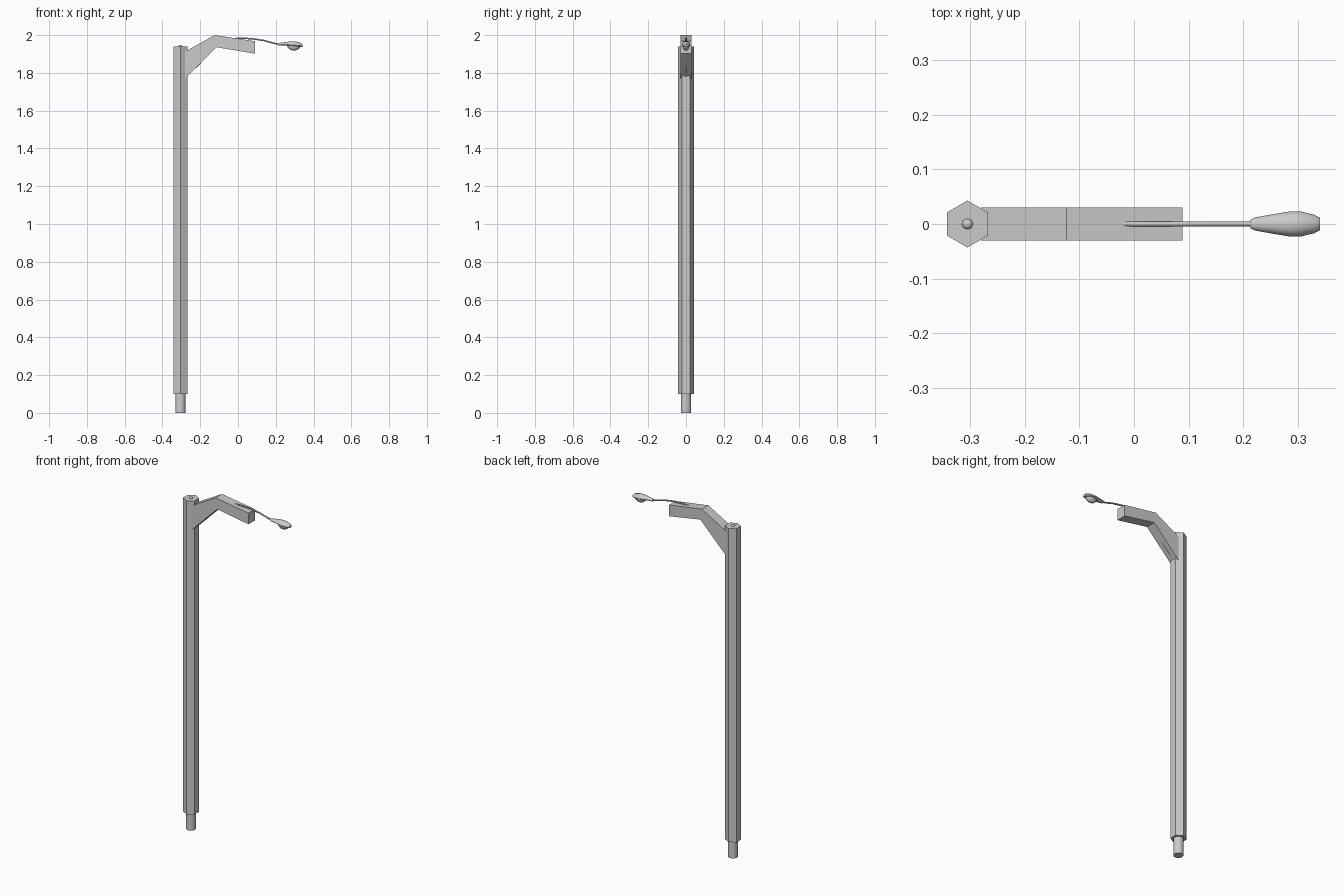
import bpy, bmesh
from math import cos, sin, pi

if "Cube" in bpy.data.objects:
    bpy.data.objects.remove(bpy.data.objects["Cube"])

PX = -0.305  # pole axis


def finish(name, bm, smooth=None):
    bmesh.ops.recalc_face_normals(bm, faces=bm.faces)
    me = bpy.data.meshes.new(name)
    bm.to_mesh(me)
    bm.free()
    ob = bpy.data.objects.new(name, me)
    bpy.context.collection.objects.link(ob)
    if smooth:
        bpy.ops.object.select_all(action='DESELECT')
        ob.select_set(True)
        bpy.context.view_layer.objects.active = ob
        bpy.ops.object.shade_smooth_by_angle(angle=smooth)
    return ob


def loft(name, rings, smooth=None):
    bm = bmesh.new()
    loops = [[bm.verts.new(p) for p in r] for r in rings]
    n = len(loops[0])
    for a, b in zip(loops, loops[1:]):
        for i in range(n):
            j = (i + 1) % n
            bm.faces.new((a[i], a[j], b[j], b[i]))
    bm.faces.new(loops[0])
    bm.faces.new(loops[-1])
    return finish(name, bm, smooth)


def ring_z(x, y, z, rx, ry, n, start=0.0):
    return [(x + rx * cos(start + 2 * pi * i / n),
             y + ry * sin(start + 2 * pi * i / n), z) for i in range(n)]


def ring_x(x, z, ry, up, down, n):
    out = []
    for i in range(n):
        s = sin(2 * pi * i / n)
        out.append((x, ry * cos(2 * pi * i / n), z + s * (up if s > 0 else down)))
    return out


# Hexagonal pole
loft("pole", [ring_z(PX, 0, z, 0.043, 0.043, 6, pi / 2) for z in (0.1, 1.94)])

# Ground spigot
loft("base_spigot", [ring_z(PX, 0, z, 0.027, 0.027, 16) for z in (0, 0.11)], 0.6)

# Small domed bolt on top of the pole
loft("top_bolt", [ring_z(PX, 0, z, r, r, 10) for z, r in
                  ((1.93, 0.010), (1.942, 0.010), (1.946, 0.007), (1.948, 0.003))], 0.8)

# Bent timber-like bracket
profile = [(-0.28, 1.913), (-0.124, 2.0), (0.089, 1.968), (0.089, 1.902),
           (-0.114, 1.936), (-0.28, 1.77)]
loft("bracket", [[(x, y, z) for x, z in profile] for y in (-0.03, 0.03)])

# Thin lamp stem, running through the bracket and out along its top
stem = [(-0.27, 1.785), (-0.20, 1.853), (-0.13, 1.95), (-0.015, 1.982), (0.03, 1.983),
        (0.075, 1.981), (0.14, 1.971), (0.19, 1.957), (0.218, 1.951), (0.24, 1.952)]
cu = bpy.data.curves.new("lamp_stem", 'CURVE')
cu.dimensions = '3D'
cu.bevel_depth = 0.0045
cu.bevel_resolution = 1
cu.use_fill_caps = True
sp = cu.splines.new('POLY')
sp.points.add(len(stem) - 1)
for p, (x, z) in zip(sp.points, stem):
    p.co = (x, 0, z, 1)
bpy.context.collection.objects.link(bpy.data.objects.new("lamp_stem", cu))

# Lamp housing: x, z, half width, height above, depth below
housing = [(0.213, 0.008, 1.951, 0.006, 0.006), (0.222, 0.012, 1.951, 0.008, 0.007),
           (0.255, 0.018, 1.950, 0.014, 0.006), (0.285, 0.023, 1.948, 0.019, 0.006),
           (0.305, 0.023, 1.946, 0.020, 0.006), (0.330, 0.017, 1.944, 0.016, 0.006),
           (0.341, 0.011, 1.943, 0.009, 0.005)]
loft("lamp_housing", [ring_x(x, z, w, u, d, 12) for x, w, z, u, d in housing], 0.7)

# Lens bowl under the housing
loft("lamp_lens", [ring_z(0.296, 0, z, rx, ry, 14) for z, rx, ry in
                   ((1.945, 0.036, 0.019), (1.934, 0.033, 0.018),
                    (1.924, 0.022, 0.013), (1.919, 0.009, 0.006))], 0.8)
